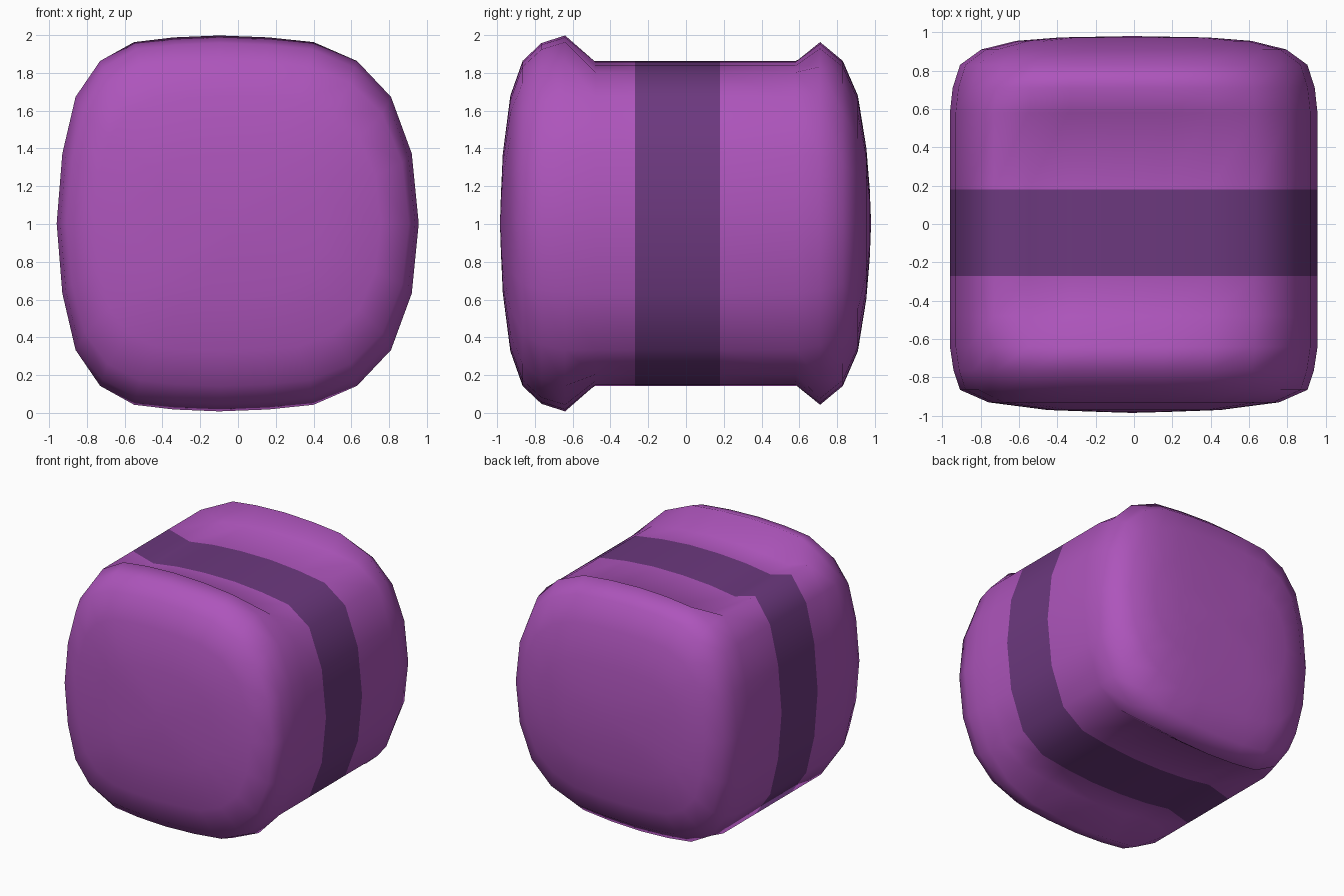
import bpy, bmesh

if "Cube" in bpy.data.objects:
    bpy.data.objects.remove(bpy.data.objects["Cube"])


def material(name, color):
    m = bpy.data.materials.new(name)
    m.diffuse_color = (*color, 1)
    m.use_nodes = True
    m.node_tree.nodes["Principled BSDF"].inputs["Base Color"].default_value = m.diffuse_color
    return m


# Upper half of the cross-section: x, full height, height inside the notch
HALF = [(-.96, 0, 0), (-.93, .37, .37), (-.86, .67, .67), (-.73, .86, .86),
        (-.55, .96, .81), (-.34, .985, .84), (-.1, .995, .855), (.16, .985, .855),
        (.40, .96, .835), (.63, .86, .80), (.81, .67, .67), (.92, .37, .37),
        (.957, 0, 0)]


def section(column):
    top = [(p[0], p[column]) for p in HALF]
    return top + [(x, -z) for x, z in reversed(top[1:-1])]


# Stations along y: y, x scale, z scale, cross-section column
STATIONS = [(-.98, .18, .15, 1), (-.97, .47, .37, 1), (-.93, .79, .68, 1),
            (-.865, .945, .865, 1), (-.765, .98, .96, 1), (-.64, 1, 1, 1),
            (-.48, 1, 1, 2), (-.27, 1, 1, 2), (.18, 1, 1, 2), (.58, 1, 1, 2),
            (.71, .985, .965, 1), (.83, .945, .865, 1), (.91, .83, .68, 1),
            (.955, .64, .40, 1), (.973, .40, .18, 1)]

# Rounded block lofted through the stations
bm = bmesh.new()
rings = [[bm.verts.new((x * sx, y, 1.003 + z * sz)) for x, z in section(c)]
         for y, sx, sz, c in STATIONS]
n = len(rings[0])
for i, (a, b) in enumerate(zip(rings, rings[1:])):
    for k in range(n):
        f = bm.faces.new((a[k], a[(k + 1) % n], b[(k + 1) % n], b[k]))
        f.material_index = int(STATIONS[i][0] == -.27)  # dark belt

# Shallow domed end caps
for ring, y in ((rings[0], -.985), (rings[-1], .98)):
    tip = bm.verts.new((-.01, y, 1.003))
    for k in range(n):
        bm.faces.new((ring[k], ring[(k + 1) % n], tip))

bmesh.ops.recalc_face_normals(bm, faces=bm.faces)
for f in bm.faces:
    f.smooth = True
mesh = bpy.data.meshes.new("belted_block")
bm.to_mesh(mesh)
bm.free()
mesh.materials.append(material("purple", (.42, .09, .50)))
mesh.materials.append(material("dark_purple", (.15, .04, .21)))
block = bpy.data.objects.new("belted_block", mesh)
bpy.context.collection.objects.link(block)
